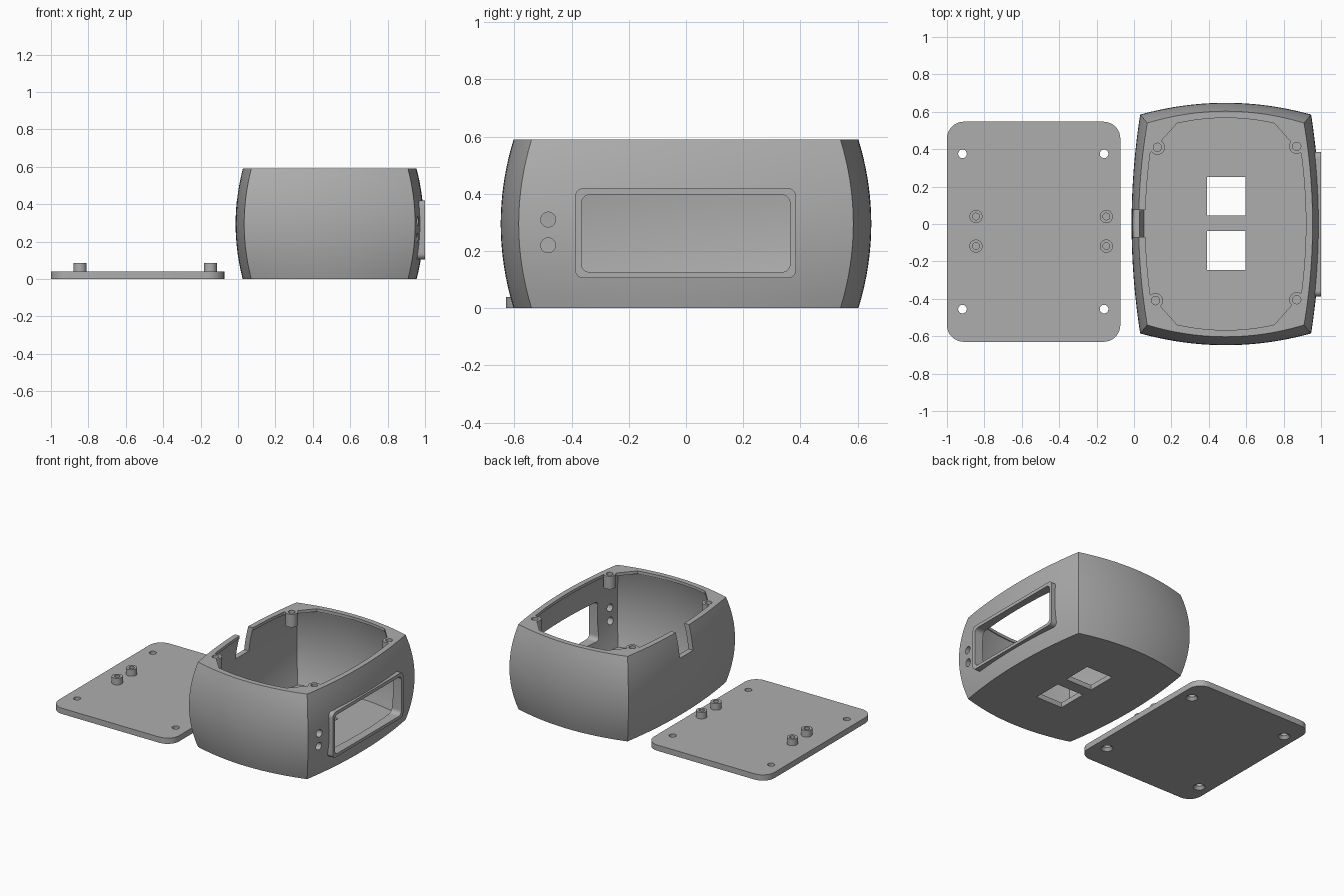
import bpy, bmesh, math
from mathutils import Matrix

if "Cube" in bpy.data.objects:
    bpy.data.objects.remove(bpy.data.objects["Cube"])

grey = bpy.data.materials.new("plain_grey")
grey.use_nodes = True
grey.diffuse_color = (0.42, 0.42, 0.42, 1)
grey.node_tree.nodes["Principled BSDF"].inputs["Base Color"].default_value = (0.42, 0.42, 0.42, 1)

CX, HEIGHT, WALL, FLOOR = 0.49, 0.59, 0.036, 0.035


def loft(name, loops):
    """Closed solid through equal-length loops of points."""
    bm = bmesh.new()
    rings = [[bm.verts.new(p) for p in loop] for loop in loops]
    n = len(rings[0])
    for a, b in zip(rings, rings[1:]):
        for i in range(n):
            j = (i + 1) % n
            bm.faces.new((a[i], a[j], b[j], b[i]))
    bm.faces.new(rings[0][::-1])
    bm.faces.new(rings[-1])
    bmesh.ops.recalc_face_normals(bm, faces=bm.faces)
    mesh = bpy.data.meshes.new(name)
    bm.to_mesh(mesh)
    bm.free()
    mesh.materials.append(grey)
    obj = bpy.data.objects.new(name, mesh)
    bpy.context.collection.objects.link(obj)
    return obj


def combine(target, tool, operation):
    """Apply a boolean and drop the tool."""
    mod = target.modifiers.new("bool", 'BOOLEAN')
    mod.operation, mod.object, mod.solver = operation, tool, 'EXACT'
    bpy.context.view_layer.objects.active = target
    bpy.ops.object.modifier_apply(modifier=mod.name)
    bpy.data.objects.remove(tool)


def cut(target, tool):
    combine(target, tool, 'DIFFERENCE')


def add(target, tool):
    combine(target, tool, 'UNION')


def rounded(x0, x1, y0, y1, r, steps=8):
    """Rounded rectangle outline in 2D."""
    corners = [(x1 - r, y1 - r), (x0 + r, y1 - r), (x0 + r, y0 + r), (x1 - r, y0 + r)]
    pts = []
    for q, (x, y) in enumerate(corners):
        for s in range(steps + 1):
            a = math.pi / 2 * (q + s / steps)
            pts.append((x + r * math.cos(a), y + r * math.sin(a)))
    return pts


def slab(name, outline, lo, hi, axis='z'):
    if axis == 'z':
        return loft(name, [[(u, v, h) for u, v in outline] for h in (lo, hi)])
    return loft(name, [[(h, u, v) for u, v in outline] for h in (lo, hi)])


def box(x0, x1, y0, y1, z0, z1):
    return slab("cutter", [(x0, y0), (x1, y0), (x1, y1), (x0, y1)], z0, z1)


def cylinder(u, v, lo, hi, r, axis='z', r2=None):
    ring = [(math.cos(math.tau * i / 32), math.sin(math.tau * i / 32)) for i in range(32)]
    loops = []
    for h, rad in ((lo, r), (hi, r if r2 is None else r2)):
        pts = [(u + rad * c, v + rad * s) for c, s in ring]
        loops.append([(a, b, h) if axis == 'z' else (h, a, b) for a, b in pts])
    return loft("cylinder", loops)


def bulged(z, inset=0, ux=1, uy=1, seg=24, shape_z=None):
    """Barrel-sided outline at height z; ux, uy below 1 chamfer the corners."""
    t = ((z if shape_z is None else shape_z) / HEIGHT - 0.5) * 2
    hx = 0.457 - 0.038 * t * t - inset
    hy = 0.585 - 0.045 * t * t - inset
    pts = []
    for side in range(4):
        sign = 1 if side < 2 else -1
        span = uy if side % 2 == 0 else ux
        count = seg + (1 if span < 1 else 0)
        for i in range(count):
            u = span * (2 * i / seg - 1)
            if side % 2 == 0:
                x, y = hx + 0.046 * (1 - u * u), hy * u
            else:
                x, y = -hx * u, hy + 0.063 * (1 - u * u)
            pts.append((CX + sign * x, sign * y, z))
    return pts


def levels(lo, hi, n=16):
    return [lo + (hi - lo) * i / n for i in range(n + 1)]


# Hollow barrel-sided housing with a thin rim that widens at the corners
housing = loft("housing", [bulged(z) for z in levels(0, HEIGHT)])
cut(housing, loft("cavity", [bulged(z, WALL) for z in levels(FLOOR, HEIGHT - 0.02)]))
cut(housing, loft("opening", [bulged(z, WALL, 0.68, 0.75, shape_z=HEIGHT) for z in (0.55, 0.65)]))

# Screw bosses under the rim
for x, y in ((0.125, 0.41), (0.87, 0.415), (0.115, -0.41), (0.87, -0.405)):
    add(housing, cylinder(x, y, 0.50, HEIGHT, 0.04))
    cut(housing, cylinder(x, y, 0.515, 0.65, 0.022))

# Display bezel and window on the +x wall
add(housing, slab("bezel", rounded(-0.388, 0.385, 0.105, 0.42, 0.03), 0.955, 1.0, 'x'))
cut(housing, slab("window", rounded(-0.366, 0.364, 0.126, 0.397, 0.03), 0.85, 1.1, 'x'))

# Two round button holes
for z in (0.22, 0.31):
    cut(housing, cylinder(-0.482, z, 0.85, 1.1, 0.026, 'x'))

# Cable notch in the -x wall and two square floor openings
cut(housing, box(-0.1, 0.12, -0.07, 0.075, 0.42, 0.7))
for y0, y1 in ((0.045, 0.25), (-0.245, -0.038)):
    cut(housing, box(0.39, 0.595, y0, y1, -0.1, 0.1))

# Flat lid with countersunk screw holes
lid = slab("lid", rounded(-1.0, -0.073, -0.63, 0.547, 0.09), 0, 0.04)
for x in (-0.917, -0.16):
    for y in (0.375, -0.455):
        cut(lid, cylinder(x, y, -0.05, 0.1, 0.023))
        cut(lid, cylinder(x, y, -0.005, 0.02, 0.042, r2=0.022))

# Board standoffs with blind holes
for x in (-0.845, -0.148):
    for y in (0.04, -0.118):
        add(lid, cylinder(x, y, 0.02, 0.085, 0.035))
        cut(lid, cylinder(x, y, 0.045, 0.12, 0.018))

# Smooth curved surfaces, keep edges sharp
for obj in (housing, lid):
    bpy.ops.object.select_all(action='DESELECT')
    obj.select_set(True)
    bpy.context.view_layer.objects.active = obj
    bpy.ops.object.shade_smooth_by_angle(angle=math.radians(30))
